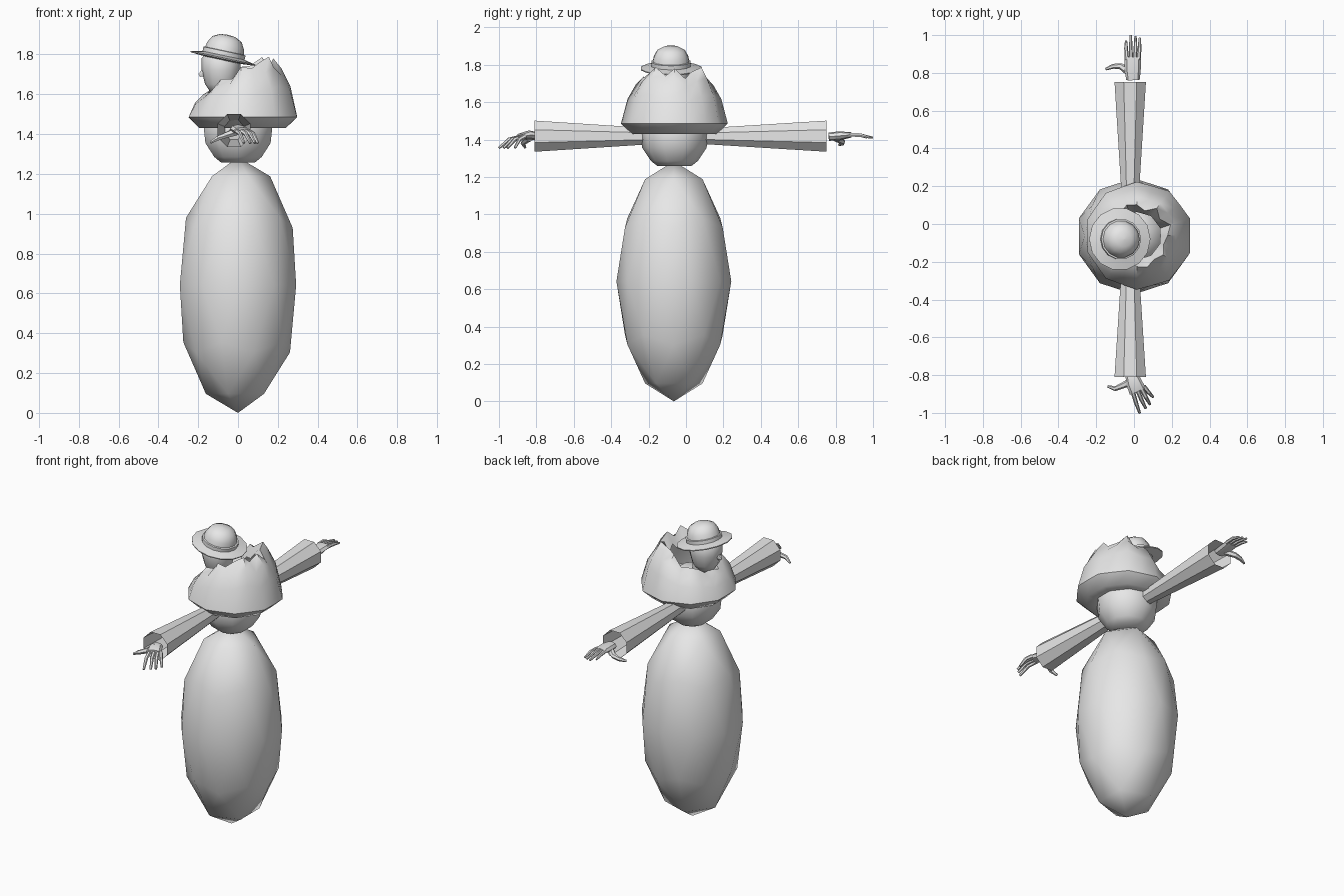
import bpy, bmesh, math
from mathutils import Vector, Matrix

if "Cube" in bpy.data.objects:
    bpy.data.objects.remove(bpy.data.objects["Cube"])

grey = bpy.data.materials.new("plain grey")
grey.diffuse_color = (0.8, 0.8, 0.8, 1)
grey.use_nodes = True
grey.node_tree.nodes["Principled BSDF"].inputs["Base Color"].default_value = grey.diffuse_color


def finish(bm, name, smooth=None):
    """Turn a bmesh into an object; smooth = angle in degrees or None for flat."""
    me = bpy.data.meshes.new(name)
    bmesh.ops.remove_doubles(bm, verts=bm.verts, dist=0.0004)
    bm.to_mesh(me)
    bm.free()
    ob = bpy.data.objects.new(name, me)
    bpy.context.collection.objects.link(ob)
    me.materials.append(grey)
    if smooth:
        bpy.ops.object.select_all(action='DESELECT')
        ob.select_set(True)
        bpy.context.view_layer.objects.active = ob
        bpy.ops.object.shade_smooth_by_angle(angle=math.radians(smooth))
    return ob


def loft(bm, rings, closed_ends=False):
    """Skin a list of equally long point rings."""
    vs = [[bm.verts.new(p) for p in ring] for ring in rings]
    n = len(vs[0])
    for a, b in zip(vs, vs[1:]):
        for i in range(n):
            j = (i + 1) % n
            bm.faces.new((a[i], a[j], b[j], b[i]))
    if closed_ends:
        bm.faces.new(vs[0][::-1])
        bm.faces.new(vs[-1])


def lathe(name, profile, sides, matrix, smooth, phase=0.0):
    bm = bmesh.new()
    rings = []
    for r, z in profile:
        r = max(r, 0.001)
        rings.append([matrix @ Vector((r * math.cos(phase + math.tau * i / sides),
                                       r * math.sin(phase + math.tau * i / sides), z))
                      for i in range(sides)])
    loft(bm, rings, True)
    return finish(bm, name, smooth)


def limb(bm, path, sides=6):
    """Tapered limb; each path entry is (point, half width, half height)."""
    pts = [Vector(p[0]) for p in path]
    rings = []
    for k, (p, w, h) in enumerate(path):
        t = (pts[min(k + 1, len(pts) - 1)] - pts[max(k - 1, 0)]).normalized()
        side = t.cross(Vector((0, 0, 1))).normalized()
        up = side.cross(t)
        rings.append([pts[k] + side * w * math.cos(math.tau * i / sides)
                      - up * h * math.sin(math.tau * i / sides) for i in range(sides)])
    loft(bm, rings, True)
    bmesh.ops.recalc_face_normals(bm, faces=bm.faces)


# Skirt: stretched low-poly ball
bm = bmesh.new()
bmesh.ops.create_icosphere(bm, subdivisions=2, radius=1)
bmesh.ops.transform(bm, verts=bm.verts, matrix=Matrix.Translation((0, -0.065, 0.642))
                    @ Matrix.Diagonal((0.307, 0.307, 0.642, 1)))
finish(bm, "skirt", 90)

# Chest: bowl under the cape
lathe("chest", [(0.09, 1.258), (0.125, 1.285), (0.172, 1.355), (0.182, 1.44), (0.15, 1.54),
                (0.07, 1.6)], 10, Matrix.Translation((0, -0.062, 0)), 50, math.radians(18))

# Cape: flared ten-sided bell with a ragged collar that dips at the face
bm = bmesh.new()
N = 20
jag = (0.02, -0.035, 0.0, 0.03, -0.02)
rings = [[] for _ in range(7)]
for i in range(N):
    a = math.tau * i / N
    t = (1 + math.cos(a)) / 2
    corner = (1 if i % 2 else 0.955) * (0.93 + 0.07 * t)
    rim = 1.615 + 0.145 * min(1, t * 1.5) + jag[i % 5] * (0.4 + 0.6 * t)
    rows = ((0.17, 1.432), (0.235, 1.43), (0.296, 1.485),
            (0.26, 1.485 + (rim - 1.485) * 0.52),
            (0.215, 1.485 + (rim - 1.485) * 0.82),
            (0.17 + 0.6 * jag[(i + 2) % 5], rim), (0.13, rim - 0.07))
    for ring, (r, z) in zip(rings, rows):
        ring.append((0.015 + r * corner * math.cos(a), -0.062 + r * corner * math.sin(a), z))
loft(bm, rings)
finish(bm, "cape", 50)

# Head, with a narrow chin and a small nose on the -x side
lathe("head", [(0.0, -0.125), (0.05, -0.115), (0.08, -0.07), (0.098, 0.0), (0.098, 0.06),
               (0.06, 0.11), (0.0, 0.12)], 12, Matrix.Translation((-0.085, -0.08, 1.72)), 60)
bm = bmesh.new()
limb(bm, [((-0.16, -0.08, 1.715), 0.022, 0.025), ((-0.195, -0.08, 1.695), 0.008, 0.01)])
finish(bm, "nose", 60)
lathe("neck", [(0.055, 1.53), (0.055, 1.64)], 10, Matrix.Translation((-0.06, -0.075, 0)), 60)

# Hat: tilted brim, band and rounded crown
tilt = Matrix.Translation((-0.075, -0.08, 1.783)) @ Matrix.Rotation(math.radians(12), 4, 'Y')
lathe("hat", [(0.09, -0.012), (0.165, -0.006), (0.166, 0.0), (0.108, 0.012), (0.108, 0.034),
              (0.099, 0.036), (0.094, 0.062), (0.075, 0.096), (0.04, 0.114), (0.0, 0.118)],
      14, tilt, 35)

# Sleeves: open tapered eight-sided tubes
for name, y0, y1 in (("back_sleeve", 0.10, 0.752), ("front_sleeve", -0.18, -0.81)):
    bm = bmesh.new()
    rings = []
    for y, r in ((y0, 0.046), (y1, 0.09)):
        ring = [(-0.02 + r * math.cos(math.tau * (i + 0.5) / 8), y,
                 1.418 + r * math.sin(math.tau * (i + 0.5) / 8)) for i in range(8)]
        rings.append(ring if y1 < 0 else ring[::-1])
    loft(bm, rings)
    finish(bm, name)

# Back hand: straight fingers, thumb towards -x
bm = bmesh.new()
limb(bm, [((-0.005, 0.763, 1.415), 0.036, 0.022), ((-0.007, 0.82, 1.42), 0.043, 0.024),
          ((-0.007, 0.885, 1.425), 0.043, 0.014)], 8)
for x0, x1, y in ((-0.037, -0.042, 0.97), (-0.017, -0.017, 1.0),
                  (0.004, 0.008, 0.995), (0.024, 0.03, 0.985)):
    limb(bm, [((x0, 0.87, 1.426), 0.011, 0.012), ((x1, 0.93, 1.424), 0.01, 0.011),
              ((x1, y, 1.41), 0.006, 0.006)])
limb(bm, [((-0.02, 0.80, 1.41), 0.022, 0.02), ((-0.07, 0.835, 1.39), 0.017, 0.016),
          ((-0.11, 0.835, 1.38), 0.013, 0.013), ((-0.15, 0.82, 1.372), 0.007, 0.007)])
finish(bm, "back_hand", 30)

# Front hand: splayed fingers drooping downwards
bm = bmesh.new()
limb(bm, [((-0.012, -0.80, 1.418), 0.034, 0.022), ((0.0, -0.84, 1.425), 0.042, 0.024),
          ((0.02, -0.885, 1.418), 0.046, 0.016)], 8)
for x0, x1, y in ((-0.01, 0.03, -1.0), (0.015, 0.062, -0.975),
                  (0.037, 0.085, -0.955), (0.052, 0.1, -0.915)):
    y0 = -0.875 + 0.3 * max(0, x0)
    limb(bm, [((x0, y0, 1.417), 0.012, 0.012),
              ((x0 * 0.5 + x1 * 0.5, y0 * 0.45 + y * 0.55, 1.402), 0.011, 0.011),
              ((x1, y, 1.355), 0.007, 0.007)])
limb(bm, [((-0.015, -0.835, 1.41), 0.022, 0.02), ((-0.06, -0.855, 1.395), 0.016, 0.016),
          ((-0.1, -0.872, 1.38), 0.013, 0.013), ((-0.138, -0.86, 1.358), 0.007, 0.007)])
finish(bm, "front_hand", 30)
